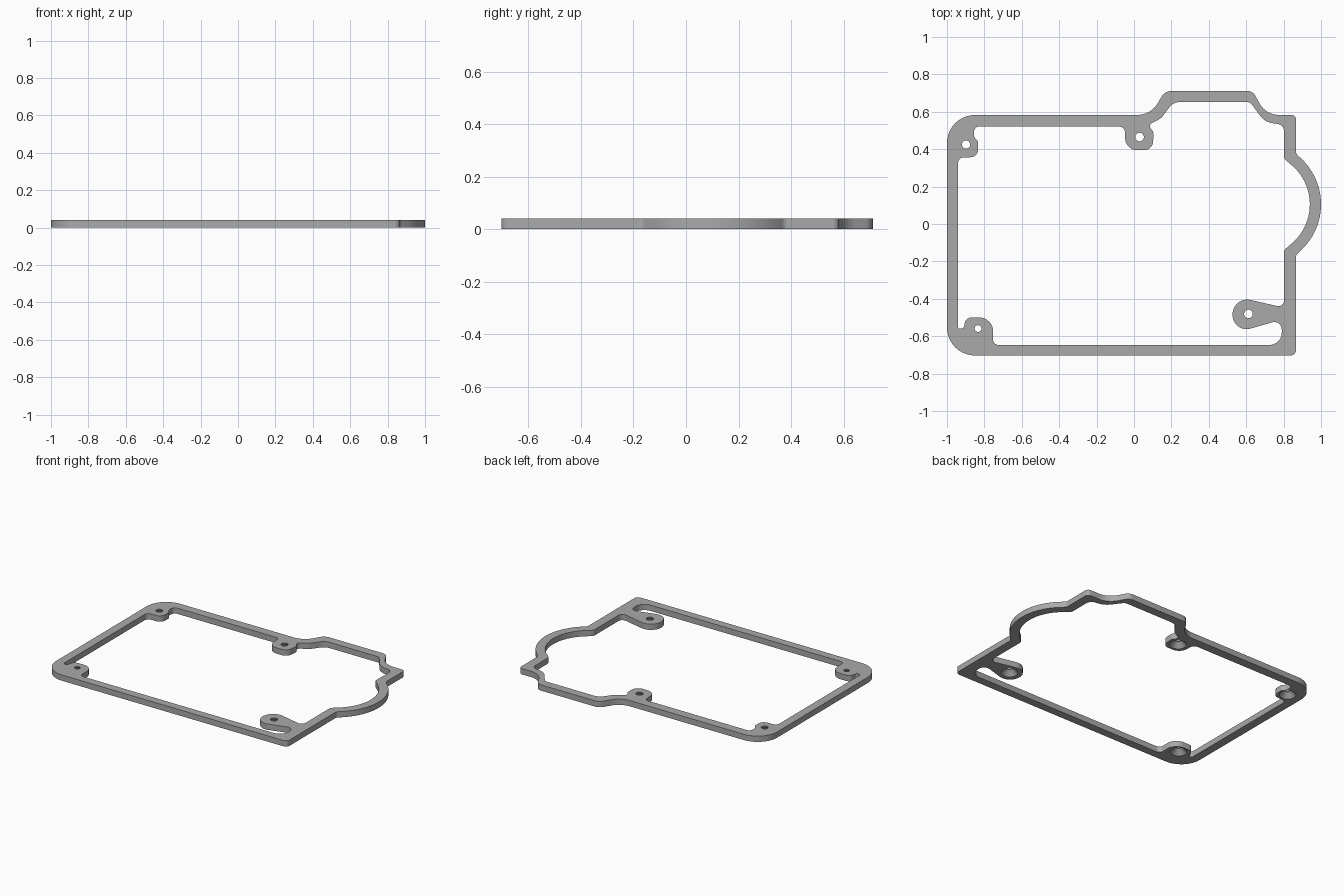
import bpy, bmesh, math
from mathutils import Vector

THICK = 0.04

cube = bpy.data.objects.get("Cube")
if cube:
    bpy.data.objects.remove(cube, do_unlink=True)


def arc(radius, half_angle, steps=24):
    """Points of the round bulge on the left side, running back."""
    out = []
    for i in range(steps + 1):
        a = math.radians(half_angle) * (2 * i / steps - 1)
        out.append((0.665 + radius * math.cos(a), 0.105 + radius * math.sin(a), 0))
    return out


def rounded(corners, steps=10):
    """Closed outline from (x, y, radius) corners."""
    points = []
    n = len(corners)
    for i, (x, y, r) in enumerate(corners):
        p = Vector((x, y))
        if r == 0:
            points.append(p)
            continue
        a = Vector(corners[i - 1][:2]) - p
        b = Vector(corners[(i + 1) % n][:2]) - p
        half = a.angle(b) / 2
        t = min(r / math.tan(half), 0.49 * a.length, 0.49 * b.length)
        r = t * math.tan(half)
        a.normalize()
        b.normalize()
        centre = p + (a + b).normalized() * (r / math.sin(half))
        start = (p + a * t - centre).normalized()
        end = (p + b * t - centre).normalized()
        for k in range(steps + 1):
            points.append(centre + start.slerp(end, k / steps) * r)
    return points


def loft(bm, rings):
    """Closed solid through equal rings of 3D points."""
    loops = [[bm.verts.new(p) for p in ring] for ring in rings]
    n = len(loops[0])
    bm.faces.new(loops[0][::-1])
    bm.faces.new(loops[-1])
    for low, high in zip(loops, loops[1:]):
        for i in range(n):
            j = (i + 1) % n
            bm.faces.new((low[i], low[j], high[j], high[i]))


def prism(bm, outline, z0, z1):
    loft(bm, [[(p.x, p.y, z) for p in outline] for z in (z0, z1)])


def screw_hole(bm, x, y, r, sides=32):
    """Through hole with a countersink opening downward."""
    rings = []
    for z, radius in ((-0.01, 0.062), (0.034, r), (0.06, r)):
        rings.append([(x + radius * math.cos(k * math.tau / sides),
                       y + radius * math.sin(k * math.tau / sides), z)
                      for k in range(sides)])
    loft(bm, rings)


def to_object(bm, name):
    bmesh.ops.recalc_face_normals(bm, faces=bm.faces)
    mesh = bpy.data.meshes.new(name)
    bm.to_mesh(mesh)
    bm.free()
    obj = bpy.data.objects.new(name, mesh)
    bpy.context.collection.objects.link(obj)
    return obj


# Outer edge, counter-clockwise from the front right corner
outer = [(-1, -.703, .15), (.866, -.703, .03), (.866, -.165, .03)]
outer += arc(.335, 48)
outer += [(.866, .375, .03), (.866, .583, .025), (.705, .583, .13),
          (.635, .711, .05), (.165, .711, .06), (.09, .583, .16),
          (-1, .583, .15)]

# Inner edge with the four screw bosses
inner = [(-.941, -.56, .012), (-.91, -.56, .03), (-.9, -.5, .06),
         (-.754, -.5, .075), (-.754, -.647, .03),
         (.79, -.647, .1), (.79, -.511, .04), (.527, -.587, .078),
         (.527, -.384, .078), (.802, -.447, .03), (.802, -.14, .03)]
inner += arc(.275, 52)
inner += [(.802, .35, .03), (.802, .53, .04), (.7, .545, .1),
          (.62, .652, .03), (.21, .652, .07), (.145, .565, .06),
          (.075, .53, .03), (.105, .49, .03), (.1, .395, .068),
          (-.045, .395, .068), (-.05, .521, .03), (-.855, .521, .05),
          (-.855, .465, .03), (-.833, .44, .02), (-.833, .358, .066),
          (-.941, .355, .03)]

# Solid plate
bm = bmesh.new()
prism(bm, rounded(outer), 0, THICK)
frame = to_object(bm, "gasket_frame")

# Opening and screw holes
bm = bmesh.new()
prism(bm, rounded(inner), -0.05, 0.1)
for x, y, r in ((-.898, .425, .022), (.03, .465, .023),
                (-.834, -.559, .018), (.612, -.481, .023)):
    screw_hole(bm, x, y, r)
cutter = to_object(bm, "opening_cutter")
cutter.hide_render = True

cut = frame.modifiers.new("Opening", 'BOOLEAN')
cut.operation = 'DIFFERENCE'
cut.solver = 'EXACT'
cut.object = cutter
bpy.context.view_layer.update()
graph = bpy.context.evaluated_depsgraph_get()
result = bpy.data.meshes.new_from_object(frame.evaluated_get(graph))
frame.modifiers.clear()
frame.data = result
bpy.data.objects.remove(cutter, do_unlink=True)

# Grey finish
grey = bpy.data.materials.new("grey_metal")
grey.use_nodes = True
colour = (0.4, 0.4, 0.4, 1)
grey.diffuse_color = colour
grey.node_tree.nodes["Principled BSDF"].inputs["Base Color"].default_value = colour
frame.data.materials.clear()
frame.data.materials.append(grey)

# Smooth curved walls, crisp rims
bpy.ops.object.select_all(action='DESELECT')
frame.select_set(True)
bpy.context.view_layer.objects.active = frame
bpy.ops.object.shade_smooth_by_angle(angle=math.radians(30))
